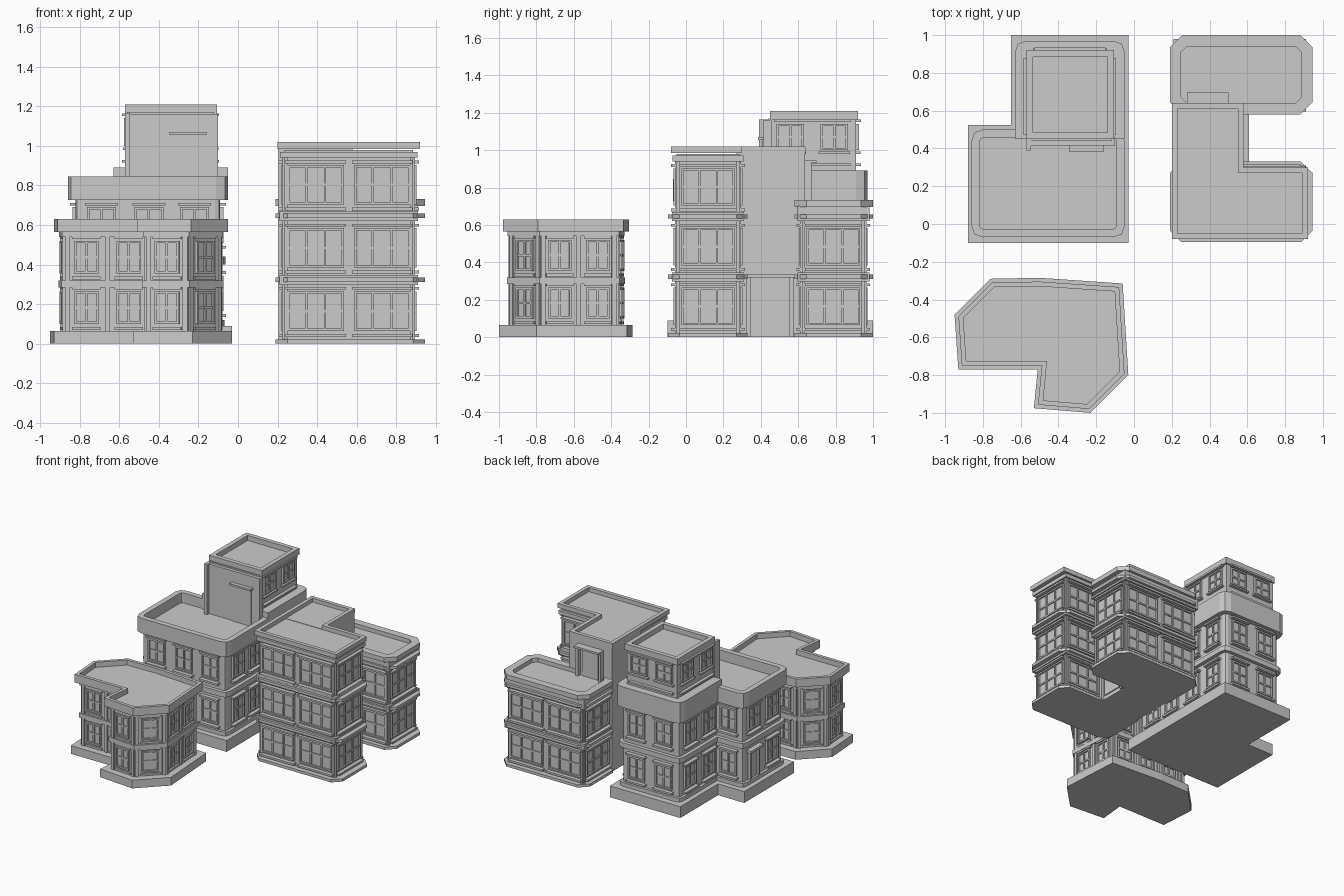
import bpy, bmesh, math
from mathutils import Vector as V

if "Cube" in bpy.data.objects:
    bpy.data.objects.remove(bpy.data.objects["Cube"])


def finish(name, bm):
    bmesh.ops.recalc_face_normals(bm, faces=bm.faces)
    me = bpy.data.meshes.new(name)
    bm.to_mesh(me)
    bm.free()
    ob = bpy.data.objects.new(name, me)
    bpy.context.collection.objects.link(ob)
    return ob


def rect(x0, y0, x1, y1):
    return [(x0, y0), (x1, y0), (x1, y1), (x0, y1)]


def inset(pts, d):
    # offset a counter-clockwise outline inwards with mitred corners
    out = []
    for i, p in enumerate(pts):
        p, a, b = V(p), V(pts[i - 1]), V(pts[(i + 1) % len(pts)])
        e, f = (p - a).normalized(), (b - p).normalized()
        n, m = V((-e.y, e.x)), V((-f.y, f.x))
        out.append(tuple(p + (n + m) * d / (1 + n.dot(m))))
    return out


def chamfer(pts, r, segs=1, skip=()):
    # cut the corners of an outline, optionally rounded
    out = []
    for i, p in enumerate(pts):
        if i in skip:
            out.append(p)
            continue
        p, a, b = V(p), V(pts[i - 1]), V(pts[(i + 1) % len(pts)])
        s, e = p + (a - p).normalized() * r, p + (b - p).normalized() * r
        for k in range(segs + 1):
            t = k / segs
            out.append(tuple(s * (1 - t) ** 2 + p * 2 * t * (1 - t) + e * t * t))
    return out


def prism(name, pts, z0, z1, rim=0, floor=0):
    # extruded outline; with rim it becomes a parapet around a sunken roof
    bm = bmesh.new()

    def loop(ps, z):
        return [bm.verts.new((x, y, z)) for x, y in ps]

    loops = [loop(pts, z0), loop(pts, z1)]
    if rim:
        ins = inset(pts, rim)
        loops += [loop(ins, z1), loop(ins, floor)]
    for a, b in zip(loops, loops[1:]):
        for i in range(len(a)):
            j = (i + 1) % len(a)
            bm.faces.new((a[i], a[j], b[j], b[i]))
    bm.faces.new(loops[0][::-1])
    bm.faces.new(loops[-1])
    return finish(name, bm)


class Wall:
    # collects boxes placed along a wall from a to b, n measured outwards
    def __init__(self, a, b):
        self.a, b = V(a), V(b)
        self.len = (b - self.a).length
        self.u = (b - self.a).normalized()
        self.n = V((self.u.y, -self.u.x))
        self.bm = bmesh.new()

    def box(self, u0, u1, n1, z0, z1, n0=-0.01):
        v = []
        for z in (z0, z1):
            for u, n in ((u0, n0), (u1, n0), (u1, n1), (u0, n1)):
                p = self.a + self.u * u + self.n * n
                v.append(self.bm.verts.new((p.x, p.y, z)))
        for f in ((0, 1, 2, 3), (4, 5, 6, 7), (0, 1, 5, 4), (1, 2, 6, 5), (2, 3, 7, 6), (3, 0, 4, 7)):
            self.bm.faces.new([v[i] for i in f])

    def window(self, c, w, z0, z1, cols=2, rows=2, t=0.012, depth=0.016, ledge=0.0):
        u0, u1 = c - w / 2, c + w / 2
        self.box(u0, u0 + t, depth, z0, z1)
        self.box(u1 - t, u1, depth, z0, z1)
        self.box(u0, u1, depth, z0, z0 + t)
        self.box(u0, u1, depth, z1 - t, z1)
        for i in range(1, cols):
            x = u0 + w * i / cols
            self.box(x - t / 2, x + t / 2, depth * 0.75, z0 + t, z1 - t)
        for i in range(1, rows):
            z = z0 + (z1 - z0) * i / rows
            self.box(u0 + t, u1 - t, depth * 0.65, z - t / 2, z + t / 2)
        self.box(u0 + t, u1 - t, 0.003, z0 + t, z1 - t)
        if ledge:
            self.box(u0 - 0.01, u1 + 0.01, ledge, z0 - 0.03, z0 - 0.015)
            self.box(u0 - 0.01, u1 + 0.01, ledge, z1 + 0.008, z1 + 0.022)

    def done(self, name):
        return finish(name, self.bm)


# ---- Small corner house with angled footprint ----
A = [(-0.53, -0.975), (-0.23, -1.0), (-0.03, -0.80), (-0.06, -0.315), (-0.5, -0.285),
     (-0.76, -0.29), (-0.95, -0.48), (-0.93, -0.77), (-0.51, -0.77)]
aw = inset(A, 0.06)
prism("house_base", A, 0, 0.065)
prism("house_walls", aw, 0.06, 0.57)
prism("house_floor_band", inset(A, 0.042), 0.285, 0.32)
prism("house_top_band", inset(A, 0.045), 0.54, 0.57)
prism("house_parapet", inset(A, 0.02), 0.565, 0.63, 0.025, 0.59)
for i, n in enumerate([1, 1, 2, 2, 1, 1, 1, 2, 1]):
    w = Wall(aw[i], aw[(i + 1) % len(aw)])
    step = w.len / n
    for z in (0.065, 0.32):
        for k in range(n):
            w.window((k + 0.5) * step, min(0.125, step * 0.62), z + 0.035, z + 0.2, ledge=0.014)
        for k in range(n + 1):
            c = min(max(k * step, 0.014), w.len - 0.014)
            w.box(c - 0.012, c + 0.012, 0.012, z, z + 0.22)
    w.done(f"house_windows_{i}")

# ---- Stepped building with roof house ----
prism("stepped_base", [(-0.88, -0.1), (-0.03, -0.1), (-0.03, 1.0), (-0.65, 1.0), (-0.65, 0.525), (-0.88, 0.525)], 0, 0.09)
B = [(-0.86, -0.07), (-0.05, -0.07), (-0.05, 0.97), (-0.63, 0.97), (-0.63, 0.5), (-0.86, 0.5)]
bo = chamfer(B, 0.06, 2, skip=(4,))
prism("stepped_walls", inset(bo, 0.04), 0.08, 0.75)
prism("stepped_plinth", inset(bo, 0.018), 0.09, 0.12)
prism("stepped_floor_band", inset(bo, 0.012), 0.40, 0.44)
prism("stepped_parapet", chamfer(rect(-0.86, -0.07, -0.05, 0.5), 0.06, 2), 0.725, 0.845, 0.042, 0.765)
prism("stepped_rear_band", chamfer(rect(-0.63, 0.45, -0.05, 0.97), 0.06, 2, skip=(0, 1)), 0.725, 0.89)
bw = inset(B, 0.04)
centres = [(0.13, 0.37, 0.60), (0.15, 0.36, 0.60, 0.83), (0.13, 0.37), (0.13, 0.36), (0.11,), (0.13, 0.36)]
for i, cs in enumerate(centres):
    w = Wall(bw[i], bw[(i + 1) % 6])
    for z in (0.165, 0.51):
        for c in cs:
            if i == 5 and c < 0.2 and z < 0.3:
                # side entrance
                w.box(c - 0.06, c - 0.045, 0.02, 0.09, 0.34)
                w.box(c + 0.045, c + 0.06, 0.02, 0.09, 0.34)
                w.box(c - 0.045, c + 0.045, 0.005, 0.09, 0.33)
                w.box(c - 0.08, c + 0.08, 0.04, 0.34, 0.36)
            else:
                w.window(c, 0.145, z, z + 0.18, ledge=0.03)
    w.done(f"stepped_windows_{i}")

# Roof house
prism("roof_house_walls", rect(-0.56, 0.44, -0.12, 0.91), 0.76, 1.17)
prism("roof_house_parapet", rect(-0.57, 0.45, -0.105, 0.92), 1.16, 1.21, 0.035, 1.165)
w = Wall((-0.57, 0.45), (-0.10, 0.45))
w.box(0, 0.47, 0.035, 0.76, 1.16)
w.box(0, 0.025, 0.06, 0.76, 1.165)
w.box(0.235, 0.40, 0.042, 0.76, 1.06)
w.box(0.225, 0.41, 0.065, 1.055, 1.07)
w.done("roof_house_entrance")
tp = rect(-0.56, 0.44, -0.12, 0.91)
for i in (1, 2, 3):
    w = Wall(tp[i], tp[(i + 1) % 4])
    for c in (0.25, 0.75):
        w.window(w.len * c, 0.145, 1.0, 1.14)
    for z in (0.915, 1.15):
        w.box(0.03, w.len - 0.03, 0.025, z, z + 0.014)
    for c in (0.25, 0.75):
        w.box(w.len * c - 0.085, w.len * c + 0.085, 0.022, 0.98, 0.992)
    w.done(f"roof_house_windows_{i}")

# ---- Apartment block: tall front wing, low rear wing, stair tower ----
front, rear = rect(0.235, -0.05, 0.885, 0.285), rect(0.235, 0.62, 0.885, 0.955)
fband = chamfer(rect(0.19, -0.095, 0.945, 0.33), 0.06)
rband = chamfer(rect(0.19, 0.58, 0.945, 1.0), 0.065)
prism("front_wing_walls", front, 0, 0.98)
prism("rear_wing_walls", rear, 0, 0.69)
for k, z in enumerate((0, 0.312, 0.635)):
    prism(f"front_wing_band_{k}", fband, z, z + 0.022)
    prism(f"rear_wing_band_{k}", rband, z, z + 0.022)
    if z:
        for nm, p in (("front", front), ("rear", rear)):
            prism(f"{nm}_wing_cove_{k}", inset(p, -0.025), z - 0.015, z + 0.035)
prism("front_wing_lower_cornice", inset(front, -0.022), 0.94, 0.97)
tall = [(0.2, -0.08), (0.92, -0.08), (0.92, 0.3), (0.58, 0.3), (0.58, 0.64), (0.2, 0.64)]
prism("front_wing_cornice", tall, 0.985, 1.02, 0.03, 0.987)
prism("stair_tower", rect(0.205, 0.27, 0.578, 0.637), 0, 0.99)
prism("rear_wing_parapet", rband, 0.695, 0.732, 0.06, 0.697)
prism("rear_wing_cove_top", inset(rear, -0.025), 0.665, 0.70)

for nm, p, floors in (("front", front, 3), ("rear", rear, 2)):
    for i in range(4):
        if (nm, i) in (("front", 2), ("rear", 0)):
            spans = [0.495 if nm == "rear" else 0.155]
        else:
            spans = [0.157, 0.493] if i % 2 == 0 else [0.168]
        w = Wall(p[i], p[(i + 1) % 4])
        for f in range(floors):
            z = 0.065 + 0.319 * f
            for c in spans:
                w.window(c, 0.285, z, z + 0.2, cols=3, ledge=0.03)
            for c in (0.008, w.len - 0.008):
                w.box(c - 0.008, c + 0.008, 0.01, z - 0.05, z + 0.25)
        w.done(f"{nm}_wing_windows_{i}")

# Courtyard door at ground and roof door onto the rear wing
w = Wall((0.578, 0.3), (0.578, 0.62))
w.box(0.02, 0.045, 0.02, 0, 0.32)
w.box(0.25, 0.275, 0.02, 0, 0.32)
w.box(0.065, 0.23, 0.008, 0.03, 0.31)
w.box(0.0, 0.32, 0.03, 0.318, 0.335)
w.done("courtyard_door")
w = Wall((0.50, 0.637), (0.28, 0.637))
w.box(0.0, 0.02, 0.035, 0.69, 0.93)
w.box(0.20, 0.22, 0.035, 0.69, 0.93)
w.box(0.04, 0.18, 0.01, 0.69, 0.91)
w.box(0.0, 0.22, 0.06, 0.93, 0.945)
w.done("roof_door")
